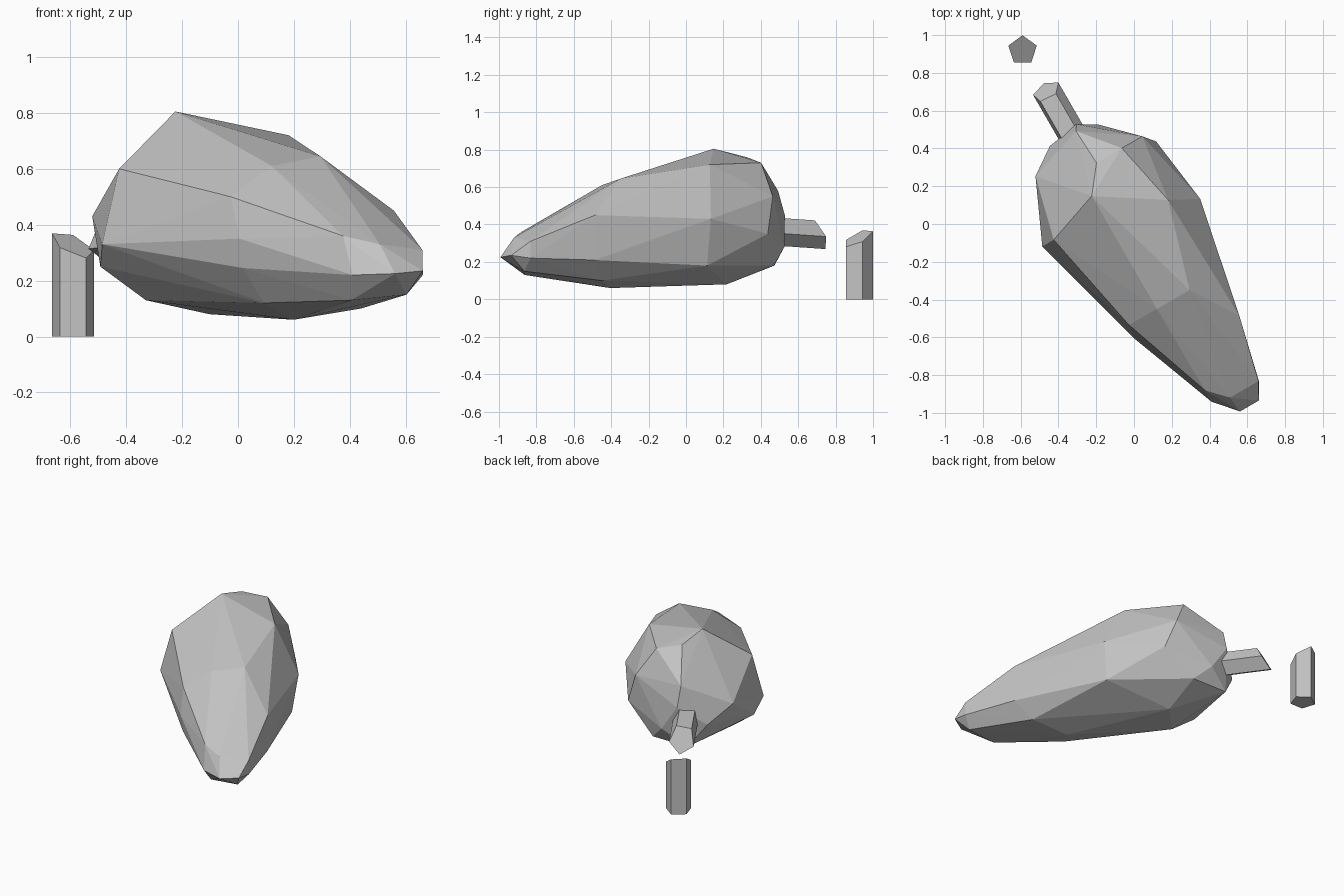
import bpy
import bmesh
from math import cos, sin, pi, radians
from mathutils import Matrix, Vector

if "Cube" in bpy.data.objects:
    bpy.data.objects.remove(bpy.data.objects["Cube"], do_unlink=True)


def make_material(name, colour):
    material = bpy.data.materials.new(name)
    material.use_nodes = True
    material.diffuse_color = colour
    material.node_tree.nodes["Principled BSDF"].inputs["Base Color"].default_value = colour
    return material


GREY = make_material("plain grey", (0.55, 0.55, 0.55, 1))


def finish(name, bm, matrix):
    """Turn a bmesh into a flat shaded object placed by the matrix."""
    bm.transform(matrix)
    bmesh.ops.recalc_face_normals(bm, faces=bm.faces)
    mesh = bpy.data.meshes.new(name)
    bm.to_mesh(mesh)
    bm.free()
    mesh.materials.append(GREY)
    thing = bpy.data.objects.new(name, mesh)
    bpy.context.scene.collection.objects.link(thing)
    return thing


def faceted_hull(name, sections, matrix):
    """Wrap flat facets around cross-sections set along the local z axis."""
    bm = bmesh.new()
    for station, outline in sections.items():
        for across, height in outline:
            bm.verts.new((across, height, station))
    hull = bmesh.ops.convex_hull(bm, input=bm.verts[:])
    unused = [v for v in hull["geom_interior"] if isinstance(v, bmesh.types.BMVert)]
    bmesh.ops.delete(bm, geom=list(set(unused)), context="VERTS")
    return finish(name, bm, matrix)


def cut_stem(name, length, phase, slope, matrix, sides=5, radius=0.079):
    """Prism along the local z axis, its far end cut at a slant."""
    bm = bmesh.new()
    bottom, top = [], []
    for i in range(sides):
        angle = phase + 2 * pi * i / sides
        x, y = radius * cos(angle), radius * sin(angle)
        bottom.append(bm.verts.new((x, y, 0)))
        top.append(bm.verts.new((x, y, length + slope[0] * x + slope[1] * y)))
    bm.faces.new(bottom[::-1])
    bm.faces.new(top)
    for i in range(sides):
        j = (i + 1) % sides
        bm.faces.new((bottom[i], bottom[j], top[j], top[i]))
    return finish(name, bm, matrix)


# Lying fruit frame: local x runs across, y up and z towards the narrow tip
turn = radians(30)
across = Vector((cos(turn), sin(turn), 0))
up = Vector((0, 0, 1))
along = across.cross(up)
lying = Matrix((across, up, along)).transposed().to_4x4()

# Fruit body: cross-sections as (across, height) from the stem end to the tip
body_sections = {
    -0.61: [(0, 0.45)],
    -0.58: [(-0.18, 0.33), (-0.1, 0.42), (-0.02, 0.58), (-0.06, 0.18)],
    -0.55: [(0.1, 0.28)],
    -0.48: [(-0.325, 0.43)],
    -0.45: [(0.16, 0.18)],
    -0.38: [(0.145, 0.73), (-0.01, 0.76), (0.27, 0.55)],
    -0.32: [(0.32, 0.35)],
    -0.24: [(-0.12, 0.805), (-0.43, 0.25), (0.02, 0.08)],
    -0.14: [(-0.41, 0.6), (-0.48, 0.33), (-0.3, 0.13)],
    -0.02: [(0.22, 0.72)],
    0.06: [(0.37, 0.43), (0.33, 0.18)],
    0.45: [(0.08, 0.645), (-0.12, 0.61), (-0.29, 0.5), (-0.03, 0.06)],
    0.53: [(-0.3, 0.35), (-0.285, 0.245), (-0.2, 0.12)],
    0.61: [(0.155, 0.1)],
    0.7: [(0.24, 0.45), (0.235, 0.21)],
    0.95: [(-0.115, 0.36), (-0.08, 0.13)],
    1.02: [(-0.115, 0.22)],
    1.05: [(0.155, 0.31), (0.157, 0.22), (-0.02, 0.33), (0.09, 0.15)],
    1.14: [(-0.01, 0.225), (0.105, 0.235)],
}
faceted_hull("fruit_body", body_sections, lying)

# Stem on the fruit: points away from the tip and dips a little
stem_base = Matrix.Translation(along * -0.5 + across * -0.05 + up * 0.37)
stem_turn = lying @ Matrix.Rotation(pi, 4, "Y") @ Matrix.Rotation(0.06, 4, "X")
cut_stem("fruit_stem", 0.342, radians(46), (0, -0.6), stem_base @ stem_turn)

# Loose stem: stands upright behind the fruit
cut_stem("loose_stem", 0.328, pi / 2, (-0.4, 0.45), Matrix.Translation((-0.59, 0.92, 0)))
